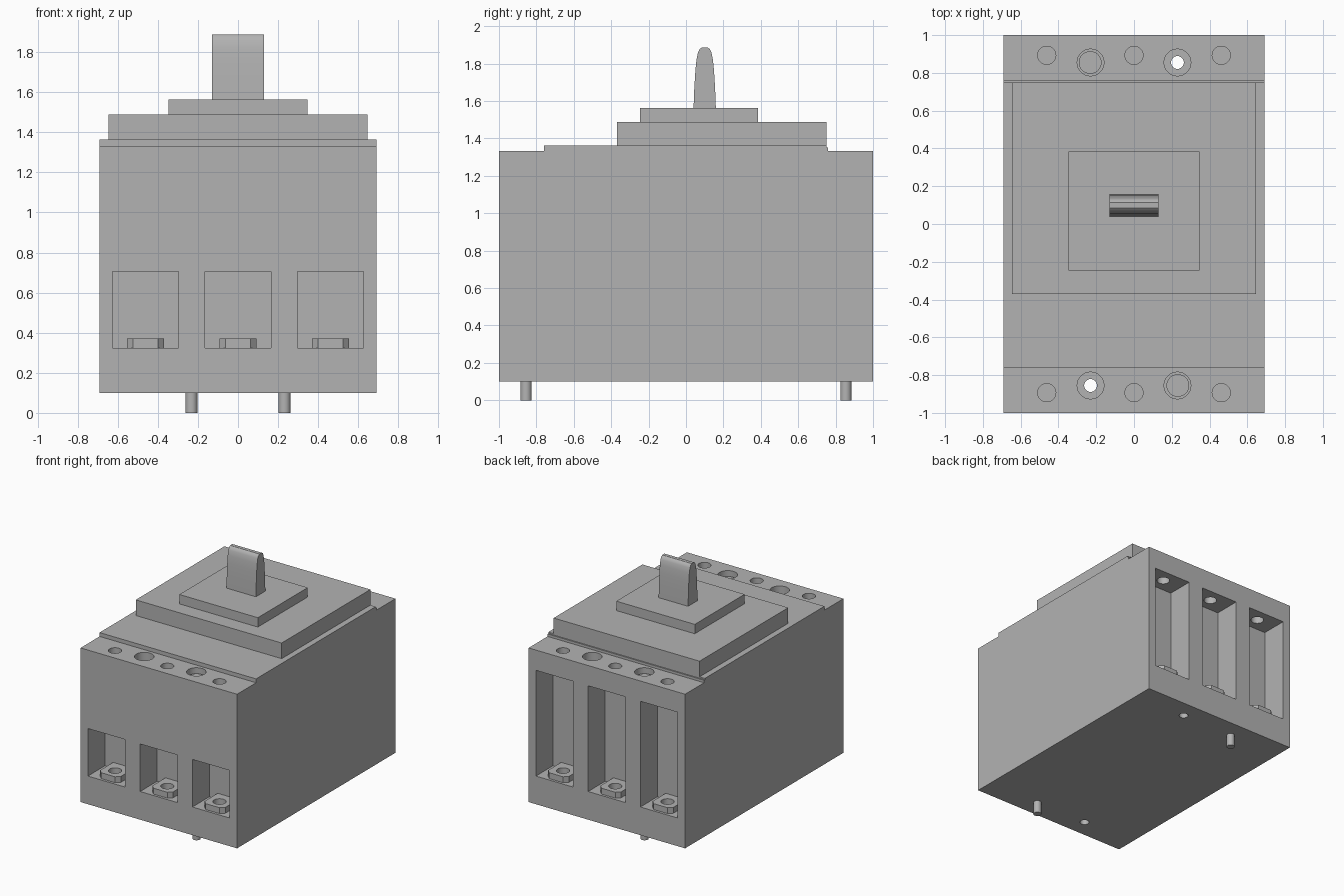
import bpy, bmesh
from mathutils import Matrix

cube = bpy.data.objects.get("Cube")
if cube:
    bpy.data.objects.remove(cube)

grey = bpy.data.materials.new("mid_grey")
grey.use_nodes = True
COLOUR = (0.45, 0.45, 0.45, 1)
grey.diffuse_color = COLOUR
grey.node_tree.nodes["Principled BSDF"].inputs["Base Color"].default_value = COLOUR


def add(name, bm, smooth=False):
    bmesh.ops.recalc_face_normals(bm, faces=bm.faces)
    mesh = bpy.data.meshes.new(name)
    bm.to_mesh(mesh)
    bm.free()
    mesh.materials.append(grey)
    ob = bpy.data.objects.new(name, mesh)
    bpy.context.collection.objects.link(ob)
    if smooth:
        smooth_shade(ob)
    return ob


def smooth_shade(ob):
    bpy.ops.object.select_all(action='DESELECT')
    ob.select_set(True)
    bpy.context.view_layer.objects.active = ob
    bpy.ops.object.shade_smooth_by_angle(angle=0.6)


def prism(name, points, place, offset, smooth=False):
    """Extrude a flat outline; place() maps its 2D points into space."""
    bm = bmesh.new()
    face = bm.faces.new([bm.verts.new(place(*p)) for p in points])
    new = bmesh.ops.extrude_face_region(bm, geom=[face])["geom"]
    bmesh.ops.translate(bm, vec=offset, verts=[v for v in new if isinstance(v, bmesh.types.BMVert)])
    return add(name, bm, smooth)


def box(name, x0, x1, y0, y1, z0, z1):
    return prism(name, [(x0, y0), (x1, y0), (x1, y1), (x0, y1)],
                 lambda x, y: (x, y, z0), (0, 0, z1 - z0))


def cylinder(name, x, y, r, z0, z1, smooth=False):
    bm = bmesh.new()
    bmesh.ops.create_cone(bm, cap_ends=True, segments=32, radius1=r, radius2=r, depth=z1 - z0,
                          matrix=Matrix.Translation((x, y, (z0 + z1) / 2)))
    return add(name, bm, smooth)


def cut(target, cutter):
    cutter.hide_render = True
    mod = target.modifiers.new("cut", 'BOOLEAN')
    mod.operation = 'DIFFERENCE'
    mod.solver = 'EXACT'
    mod.object = cutter
    bpy.context.view_layer.objects.active = target
    bpy.ops.object.modifier_apply(modifier=mod.name)
    bpy.data.objects.remove(cutter)


# Main body with a raised middle
BOTTOM, TOP, FLOOR = 0.10, 1.332, 0.325
outline = [(-1, BOTTOM), (1, BOTTOM), (1, TOP), (0.76, TOP), (0.76, 1.352), (0.75, 1.352),
           (0.75, 1.363), (-0.76, 1.363), (-0.76, TOP), (-1, TOP)]
body = prism("body", outline, lambda y, z: (-0.692, y, z), (1.384, 0, 0))

# Terminal pockets, screw access holes and mounting holes at both ends
for end, pocket_top in ((-1, 0.705), (1, 1.17)):
    for x in (-0.462, 0, 0.462):
        y0, y1 = sorted((end * 0.785, end * 1.1))
        cut(body, box("pocket_cutter", x - 0.165, x + 0.165, y0, y1, FLOOR, pocket_top))
        cut(body, cylinder("access_cutter", x, end * 0.893, 0.048, pocket_top - 0.1, 1.5))
    for x in (-0.23, 0.23):
        cut(body, cylinder("counterbore_cutter", x, end * 0.855, 0.071, 1.2, 1.5))
        if x * end > 0:
            cut(body, cylinder("through_cutter", x, end * 0.855, 0.034, 0, 1.5))
smooth_shade(body)

for end, side in ((-1, "front"), (1, "back")):
    # Terminal lugs with chamfered outer corners
    for x in (-0.462, 0, 0.462):
        shape = [(-0.092, 0.785), (0.092, 0.785), (0.092, 0.95), (0.062, 0.98),
                 (-0.062, 0.98), (-0.092, 0.95)]
        lug = prism(side + "_terminal_lug", shape,
                    lambda px, py: (x + px, end * py, FLOOR), (0, 0, 0.047))
        cut(lug, cylinder("lug_cutter", x, end * 0.893, 0.048, 0.2, 0.5))
        smooth_shade(lug)
    # Mounting screws
    x = -0.232 * end
    cylinder(side + "_screw_head", x, end * 0.855, 0.06, 1.19, 1.29, True)
    cylinder(side + "_screw_shank", x, end * 0.855, 0.03, 0, 0.15, True)

# Stepped cover and switch lever
box("cover", -0.645, 0.645, -0.37, 0.75, 1.355, 1.488)
box("lever_base", -0.347, 0.347, -0.245, 0.385, 1.48, 1.563)
half = [(0.060, 1.55), (0.056, 1.66), (0.050, 1.76), (0.044, 1.82), (0.036, 1.86),
        (0.027, 1.878), (0.014, 1.887)]
lever = [(0.1 - w, z) for w, z in half] + [(0.1 + w, z) for w, z in reversed(half)]
prism("lever", lever, lambda y, z: (-0.13, y, z), (0.26, 0, 0), True)
